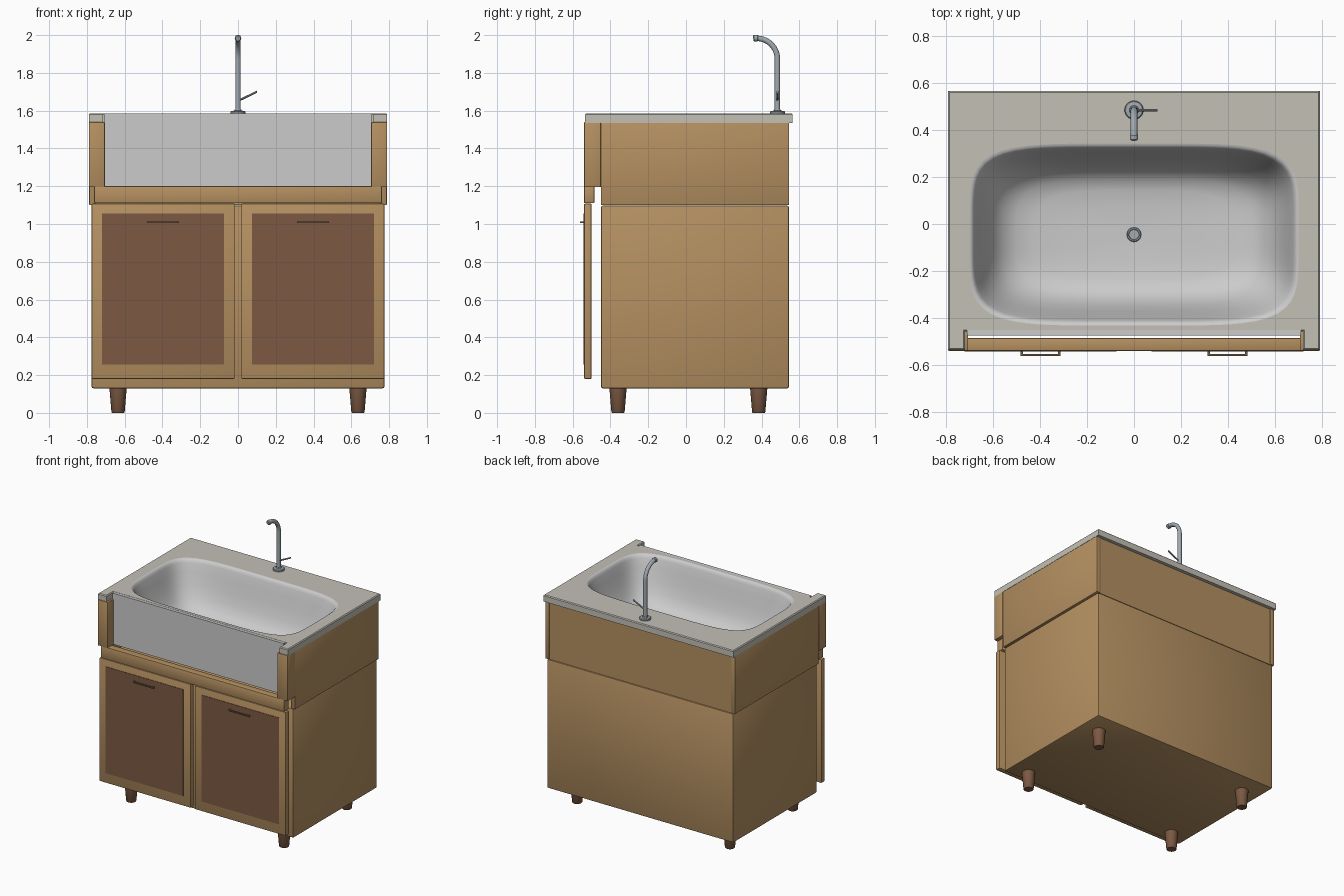
import bpy, bmesh, math
from mathutils import Vector

if "Cube" in bpy.data.objects:
    bpy.data.objects.remove(bpy.data.objects["Cube"])


def material(name, rgb):
    m = bpy.data.materials.new(name)
    m.diffuse_color = (*rgb, 1)
    m.use_nodes = True
    m.node_tree.nodes["Principled BSDF"].inputs["Base Color"].default_value = m.diffuse_color
    return m


OAK = material("oak", (0.46, 0.28, 0.12))
WALNUT = material("walnut", (0.20, 0.10, 0.055))
STONE = material("stone", (0.55, 0.53, 0.47))
STEEL = material("steel", (0.36, 0.40, 0.43))
BRONZE = material("bronze", (0.16, 0.11, 0.06))


def finish(name, bm, mat=None, smooth=True):
    bmesh.ops.recalc_face_normals(bm, faces=bm.faces)
    me = bpy.data.meshes.new(name)
    bm.to_mesh(me)
    bm.free()
    ob = bpy.data.objects.new(name, me)
    bpy.context.collection.objects.link(ob)
    if mat:
        me.materials.append(mat)
    if smooth:
        bpy.ops.object.select_all(action='DESELECT')
        ob.select_set(True)
        bpy.context.view_layer.objects.active = ob
        bpy.ops.object.shade_smooth_by_angle(angle=math.radians(35))
    return ob


def box(name, x, y, z, mat=None, bevel=0.0):
    bm = bmesh.new()
    bmesh.ops.create_cube(bm, size=1)
    for v in bm.verts:
        for i, (lo, hi) in enumerate((x, y, z)):
            v.co[i] = (lo + hi) / 2 + v.co[i] * (hi - lo)
    if bevel:
        bmesh.ops.bevel(bm, geom=bm.edges[:], offset=bevel, segments=2,
                        profile=0.5, affect='EDGES')
    return finish(name, bm, mat)


def lathe(name, centre, profile, mat=None, n=24):
    """Closed turned shape from (radius, z) pairs."""
    bm = bmesh.new()
    rings = [[bm.verts.new((centre[0] + r * math.cos(2 * math.pi * i / n),
                            centre[1] + r * math.sin(2 * math.pi * i / n), z))
              for i in range(n)] for r, z in profile]
    bridge(bm, rings)
    bm.faces.new(rings[0])
    bm.faces.new(rings[-1])
    return finish(name, bm, mat)


def bridge(bm, rings):
    for a, b in zip(rings, rings[1:]):
        for i in range(len(a)):
            j = (i + 1) % len(a)
            bm.faces.new((a[i], a[j], b[j], b[i]))


def tube(name, pts, radii, mat=None, n=16):
    """Pipe along a path lying in one x plane or one z plane."""
    pts = [Vector(p) for p in pts]
    bm = bmesh.new()
    rings = []
    for k, p in enumerate(pts):
        t = (pts[min(k + 1, len(pts) - 1)] - pts[max(k - 1, 0)]).normalized()
        u = Vector((1, 0, 0)) if abs(t.x) < 1e-4 else Vector((0, 0, 1))
        w = t.cross(u)
        rings.append([bm.verts.new(p + radii[k] * (u * math.cos(a) + w * math.sin(a)))
                      for a in (2 * math.pi * i / n for i in range(n))])
    bridge(bm, rings)
    bm.faces.new(rings[0])
    bm.faces.new(rings[-1])
    return finish(name, bm, mat)


# lower cabinet and tapered feet
box("cabinet_body", (-.775, .775), (-.45, .545), (.13, 1.098), OAK, .01)
for x in (-.635, .635):
    for y in (-.36, .385):
        lathe("foot", (x, y), [(.032, 0), (.035, .004), (.046, .135)], WALNUT)

# upper cabinet walls around the sink
box("upper_back", (-.765, .765), (.51, .54), (1.1, 1.55), OAK)
for s, side in ((-1, "left"), (1, "right")):
    def span(a, b):
        return tuple(sorted((s * a, s * b)))
    box(f"upper_side_{side}", span(.755, .788), (-.45, .546), (1.1, 1.55), OAK, .004)
    box(f"front_post_{side}", span(.705, .79), (-.54, -.45), (1.195, 1.54), OAK, .005)

    # framed door, inset panel and bar handle
    box(f"door_{side}", span(.018, .775), (-.54, -.50), (.18, 1.108), OAK, .006)
    box(f"door_panel_{side}", span(.075, .72), (-.543, -.52), (.255, 1.055), WALNUT)
    a, b = span(.312, .482)
    box(f"handle_bar_{side}", (a, b), (-.562, -.553), (1.004, 1.014), BRONZE, .002)
    for x in (a, b - .01):
        box(f"handle_stem_{side}", (x, x + .01), (-.555, -.535), (1.004, 1.014), BRONZE)
box("front_rail", (-.762, .762), (-.54, -.485), (1.11, 1.20), OAK, .005)

# sink apron
box("sink_apron", (-.71, .71), (-.473, -.45), (1.20, 1.584))


# rounded rectangle ring for the bowl
def ring(bm, a, b, z, p=5.0, n=96):
    out = []
    for i in range(n):
        t = 2 * math.pi * i / n
        c, s = math.cos(t), math.sin(t)
        r = (abs(c) ** p + abs(s) ** p) ** (-1 / p)
        out.append(bm.verts.new((a * r * c, -.045 + b * r * s, z)))
    return out


def loop_edges(bm, vs):
    return [bm.edges.new((vs[i], vs[(i + 1) % len(vs)])) for i in range(len(vs))]


# countertop: notched slab with an opening for the bowl
outline = [(-.79, -.535), (-.718, -.535), (-.718, -.456), (.718, -.456),
           (.718, -.535), (.79, -.535), (.79, .565), (-.79, .565)]
levels = [(1.535, 0), (1.579, 0), (1.585, .006)]
bm = bmesh.new()
loops = []
for z, d in levels:
    loops.append([])
    for k, (x, y) in enumerate(outline):
        sx = math.copysign(1, x)
        dx = d * sx * (1 if abs(x) > .75 else -1)
        dy = d if y < 0 else -d
        loops[-1].append(bm.verts.new((x - dx, y + dy, z)))
bridge(bm, loops)
for loop, z in ((loops[0], levels[0][0]), (loops[-1], levels[-1][0])):
    edges = [bm.edges.get((loop[i], loop[(i + 1) % 8])) for i in range(8)]
    edges += loop_edges(bm, ring(bm, .70, .387, z))
    bmesh.ops.triangle_fill(bm, use_beauty=True, use_dissolve=False, edges=edges)
finish("countertop", bm, STONE)

# smooth bowl
bm = bmesh.new()
bowl = [(.70, .387, 1.585, 5), (.692, .379, 1.583, 5), (.684, .371, 1.576, 5),
        (.677, .364, 1.56, 5), (.66, .348, 1.50, 4.8), (.635, .325, 1.42, 4.6),
        (.60, .30, 1.34, 4.3), (.56, .27, 1.285, 4), (.50, .235, 1.25, 4),
        (.42, .19, 1.235, 3.5), (.25, .12, 1.228, 3), (.03, .03, 1.224, 2)]
rings = [ring(bm, *r) for r in bowl]
bridge(bm, rings)
bm.faces.new(rings[-1])
bowl_obj = finish("sink_bowl", bm)
# the bowl's visible side faces inward and up
if bowl_obj.data.polygons[-1].normal.z < 0:
    bowl_obj.data.flip_normals()

# drain and overflow slot
lathe("drain_ring", (0, -.045), [(.031, 1.222), (.031, 1.231), (.028, 1.234),
                                 (.023, 1.234), (.021, 1.228)], STEEL)
box("overflow_slot", (-.027, .027), (-.424, -.405), (1.52, 1.532), STEEL, .003)

# faucet: base, swan neck, nozzle and lever
FY = .484
lathe("faucet_base", (0, FY), [(.040, 1.583), (.040, 1.594), (.036, 1.598),
                               (.020, 1.600), (.017, 1.606)], STEEL, 32)
neck = [(0, FY, 1.59), (0, FY, 1.70), (0, FY, 1.87)]
neck += [(0, FY - .11 + .11 * math.cos(t), 1.873 + .11 * math.sin(t))
         for t in (math.radians(8 * i) for i in range(1, 12))]
tip = Vector(neck[-1])
neck.append((0, tip.y - .008, tip.z + .0005))
tube("faucet_neck", neck, [.0145] * len(neck), STEEL)
tube("faucet_nozzle", [(0, .382, 1.984), (0, .378, 1.984), (0, .361, 1.983), (0, .356, 1.982)],
     [.014, .0175, .0175, .013], STEEL)
tube("faucet_lever", [(.010, FY, 1.657), (.034, FY, 1.668), (.100, FY, 1.700)],
     [.006, .0065, .006], STEEL, 10)
